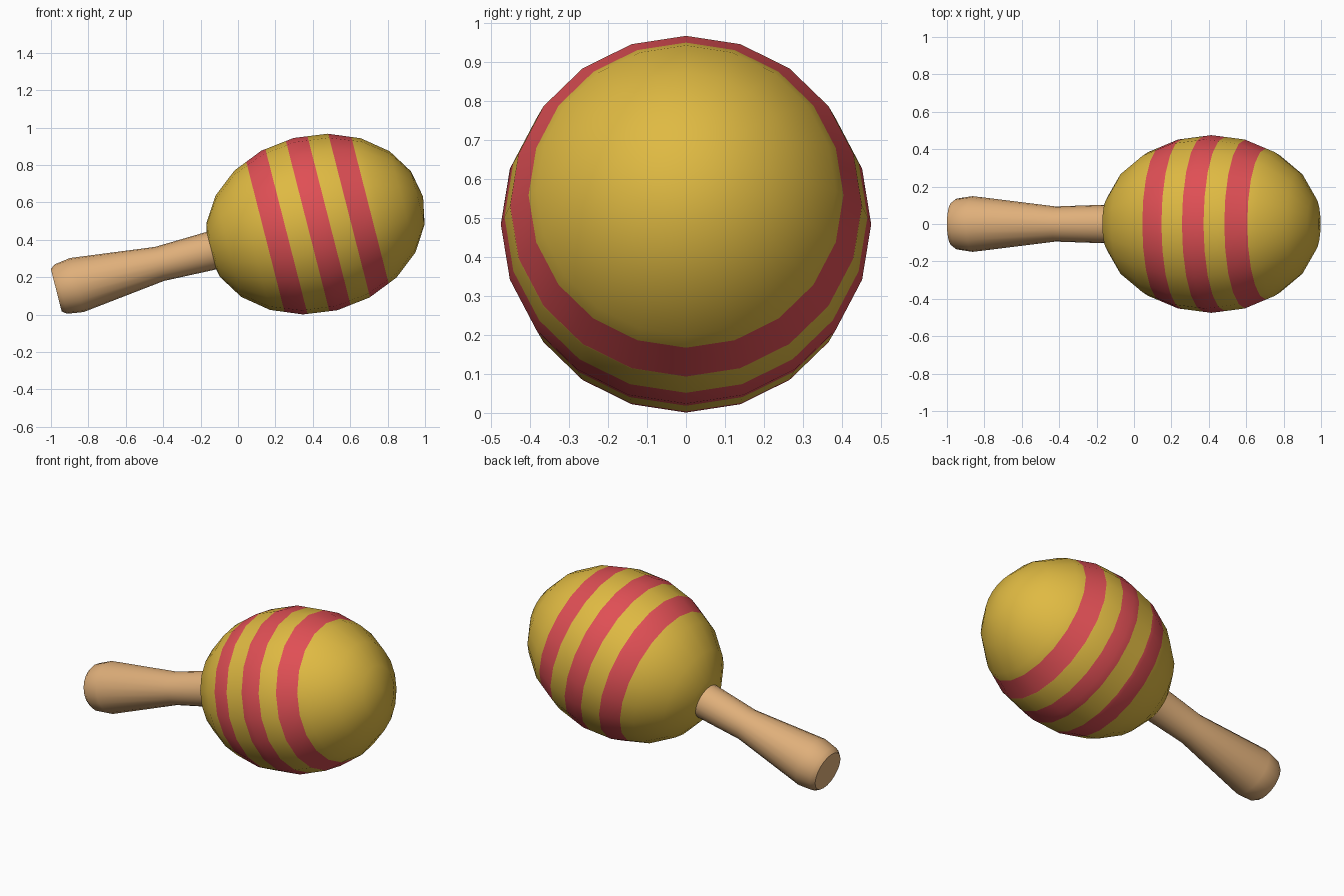
import bpy, bmesh, math
from mathutils import Matrix

if "Cube" in bpy.data.objects:
    bpy.data.objects.remove(bpy.data.objects["Cube"])

TILT = 0.25
# Local z runs along the maraca, from the handle to the tip of the head
PLACE = Matrix.Translation((0.414, 0, 0.484)) @ Matrix.Rotation(math.pi / 2 - TILT, 4, 'Y')


def material(name, rgb):
    m = bpy.data.materials.new(name)
    m.diffuse_color = (*rgb, 1)
    m.use_nodes = True
    m.node_tree.nodes["Principled BSDF"].inputs["Base Color"].default_value = m.diffuse_color
    return m


yellow = material("yellow", (0.74, 0.49, 0.055))
red = material("red", (0.74, 0.078, 0.09))
wood = material("light wood", (0.74, 0.43, 0.195))


def finish(name, bm, mats):
    bmesh.ops.recalc_face_normals(bm, faces=bm.faces[:])
    bmesh.ops.transform(bm, matrix=PLACE, verts=bm.verts[:])
    mesh = bpy.data.meshes.new(name)
    bm.to_mesh(mesh)
    bm.free()
    for m in mats:
        mesh.materials.append(m)
    ob = bpy.data.objects.new(name, mesh)
    bpy.context.collection.objects.link(ob)
    bpy.ops.object.select_all(action='DESELECT')
    ob.select_set(True)
    bpy.context.view_layer.objects.active = ob
    bpy.ops.object.shade_smooth_by_angle(angle=math.radians(40))


# Head: stretched ball, cut along the edges of three painted stripes
RADIUS, HALF_LENGTH = 0.475, 0.594
STRIPES = [(-0.276, -0.160), (-0.043, 0.075), (0.186, 0.301)]
bm = bmesh.new()
bmesh.ops.create_uvsphere(bm, u_segments=20, v_segments=10, radius=1)
bmesh.ops.scale(bm, vec=(RADIUS, RADIUS, HALF_LENGTH), verts=bm.verts[:])
for stripe in STRIPES:
    for z in stripe:
        bmesh.ops.bisect_plane(bm, geom=bm.verts[:] + bm.edges[:] + bm.faces[:],
                               plane_co=(0, 0, z), plane_no=(0, 0, 1))
for f in bm.faces:
    z = f.calc_center_median().z
    f.material_index = int(any(a < z < b for a, b in STRIPES))
finish("head", bm, [yellow, red])

# Handle: turned profile of (radius, position along axis)
SIDES = 20
profile = [(0.117, -1.43), (0.136, -1.405), (0.149, -1.317), (0.094, -0.86), (0.106, -0.5)]
bm = bmesh.new()
rings = [[bm.verts.new((r * math.cos(2 * math.pi * i / SIDES),
                        r * math.sin(2 * math.pi * i / SIDES), z)) for i in range(SIDES)]
         for r, z in profile]
for a, b in zip(rings, rings[1:]):
    for i in range(SIDES):
        j = (i + 1) % SIDES
        bm.faces.new((a[i], a[j], b[j], b[i]))
bm.faces.new(rings[0])
bm.faces.new(rings[-1])
finish("handle", bm, [wood])
